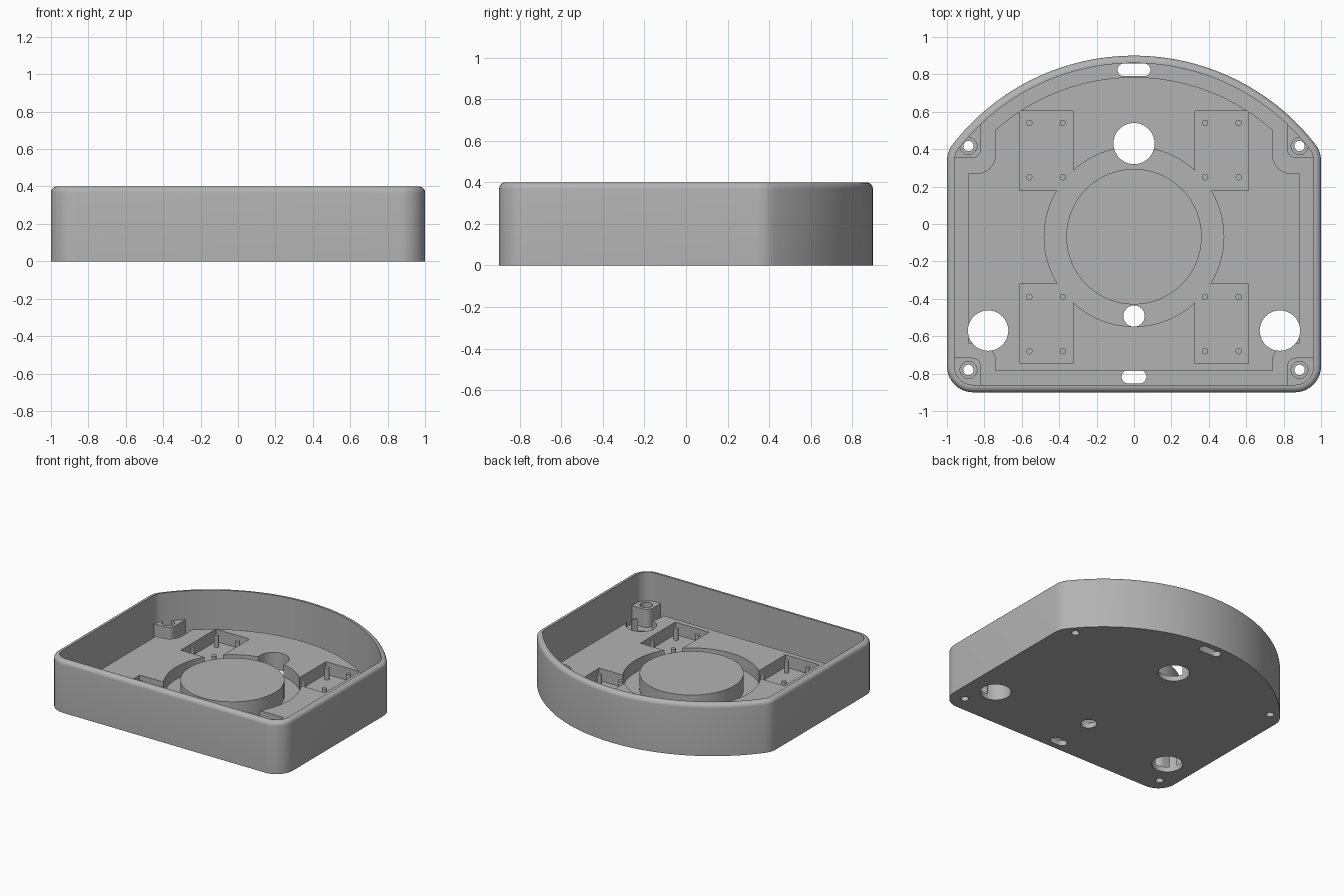
import bpy, bmesh
from math import sin, cos, pi, atan2, sqrt

if "Cube" in bpy.data.objects:
    bpy.data.objects.remove(bpy.data.objects["Cube"], do_unlink=True)

grey = bpy.data.materials.new("plain_grey")
grey.use_nodes = True
GREY = (0.45, 0.45, 0.45, 1)
grey.diffuse_color = GREY
grey.node_tree.nodes["Principled BSDF"].inputs["Base Color"].default_value = GREY

HEIGHT, BASE, FLOOR, DISC = 0.4, 0.04, 0.135, 0.165
BACK_R, BACK_Y, CORNER_R = 1.228, -0.328, 0.14
RING_Y = -0.068


def arc(cx, cy, r, a0, a1, n):
    return [(cx + r * cos(a0 + (a1 - a0) * i / n), cy + r * sin(a0 + (a1 - a0) * i / n))
            for i in range(n + 1)]


def circle(cx, cy, r, n=48):
    return arc(cx, cy, r, 0, 2 * pi, n)[:-1]


def rounded(x0, x1, y0, y1, r, n=8):
    pts = []
    for i, (x, y) in enumerate([(x1 - r, y1 - r), (x0 + r, y1 - r), (x0 + r, y0 + r), (x1 - r, y0 + r)]):
        pts += arc(x, y, r, i * pi / 2, (i + 1) * pi / 2, n)
    return pts


def outline(d):
    """Body outline, inset by d: straight front and sides, bowed back."""
    cx = 1 - CORNER_R
    rise = sqrt((BACK_R - CORNER_R) ** 2 - cx ** 2)
    turn = atan2(rise, cx)
    half = arc(cx, CORNER_R - 0.9, CORNER_R - d, -pi / 2, 0, 10)
    half += arc(cx, BACK_Y + rise, CORNER_R - d, 0, turn, 6)
    half += arc(0, BACK_Y, BACK_R - d, turn, pi / 2, 32)[1:]
    return half + [(-x, y) for x, y in reversed(half[:-1])]


def loft(name, layers):
    """Skin a stack of equal-length outlines and cap both ends."""
    bm = bmesh.new()
    loops = [[bm.verts.new((x, y, z)) for x, y in pts] for pts, z in layers]
    for a, b in zip(loops, loops[1:]):
        for i in range(len(a)):
            j = (i + 1) % len(a)
            bm.faces.new((a[i], a[j], b[j], b[i]))
    bm.faces.new(loops[0][::-1])
    bm.faces.new(loops[-1])
    bmesh.ops.recalc_face_normals(bm, faces=bm.faces)
    mesh = bpy.data.meshes.new(name)
    bm.to_mesh(mesh)
    bm.free()
    mesh.materials.append(grey)
    obj = bpy.data.objects.new(name, mesh)
    bpy.context.collection.objects.link(obj)
    return obj


def prism(name, pts, z0, z1):
    return loft(name, [(pts, z0), (pts, z1)])


def boolean(obj, pts, z0, z1, mode='DIFFERENCE'):
    """Cut (or trim) an object with a temporary prism."""
    cutter = prism("cutter", pts, z0, z1)
    cutter.hide_render = True
    mod = obj.modifiers.new("cut", 'BOOLEAN')
    mod.operation, mod.object, mod.solver = mode, cutter, 'EXACT'
    bpy.context.view_layer.objects.active = obj
    bpy.ops.object.modifier_apply(modifier=mod.name)
    bpy.data.objects.remove(cutter, do_unlink=True)


parts = []

# Tray: outer wall, rounded rim, inner wall and bottom in one skin
rim = 0.032
layers = [(outline(0), 0)]
for i in range(6):
    a = i * pi / 10
    layers.append((outline(rim * (1 - cos(a))), HEIGHT - rim + rim * sin(a)))
layers += [(outline(0.04), HEIGHT), (outline(0.04), BASE)]
tray = loft("tray", layers)
parts.append(tray)

# Raised floor, leaving a groove along the wall
floor = prism("raised_floor", outline(0.115), BASE - 0.01, FLOOR)
parts.append(floor)
for s in (-1, 1):
    for y0, y1 in ((-1.2, -0.64), (0.27, 1.2)):
        x0, x1 = sorted((s * 0.74, s * 1.3))
        boolean(floor, rounded(x0, x1, y0, y1, 0.1), -0.1, 0.3)

# Ring channel and four pockets
boolean(floor, circle(0, RING_Y, 0.48, 80), BASE - 0.02, 0.3)
for s in (-1, 1):
    for y0, y1 in ((-0.745, -0.32), (0.18, 0.605)):
        x0, x1 = sorted((s * 0.325, s * 0.612))
        boolean(floor, [(x0, y0), (x1, y0), (x1, y1), (x0, y1)], BASE - 0.02, 0.3)

# Through holes and slots
for x, y, r in ((0, 0.43, 0.11), (0.78, -0.57, 0.108), (-0.78, -0.57, 0.108)):
    for obj in (tray, floor):
        boolean(obj, circle(x, y, r), -0.1, 0.3)
boolean(tray, circle(0, -0.492, 0.057), -0.1, 0.3)
boolean(tray, rounded(-0.088, 0.088, 0.79, 0.858, 0.033), -0.1, 0.2)
boolean(tray, rounded(-0.066, 0.066, -0.853, -0.781, 0.035), -0.1, 0.2)

# Central disc
parts.append(prism("central_disc", circle(0, RING_Y, 0.362, 80), BASE - 0.01, DISC))

# Corner screw bosses with counterbored holes
for s, side in ((-1, "right"), (1, "left")):
    for y, y0, y1, end in ((-0.78, -1.2, -0.715, "front"), (0.417, 0.352, 1.2, "back")):
        x0, x1 = sorted((s * 0.818, s * 1.3))
        boss = prism(f"{end}_{side}_boss", rounded(x0, x1, y0, y1, 0.05), BASE - 0.01, 0.18)
        boolean(boss, outline(0.02), -0.1, 0.5, 'INTERSECT')
        boolean(boss, circle(s * 0.885, y, 0.045, 32), 0.11, 0.5)
        for obj in (boss, tray):
            boolean(obj, circle(s * 0.885, y, 0.028, 32), -0.1, 0.3)
        parts.append(boss)

# Mounting pegs, four in each pocket
for x in (-0.56, -0.38, 0.38, 0.56):
    for y in (-0.68, -0.39, 0.25, 0.54):
        parts.append(prism("mounting_peg", circle(x, y, 0.017, 16), BASE - 0.01, 0.13))

# Smooth shading with sharp edges kept
bpy.ops.object.select_all(action='DESELECT')
for obj in parts:
    obj.select_set(True)
bpy.context.view_layer.objects.active = tray
bpy.ops.object.shade_smooth_by_angle(angle=pi / 6)
